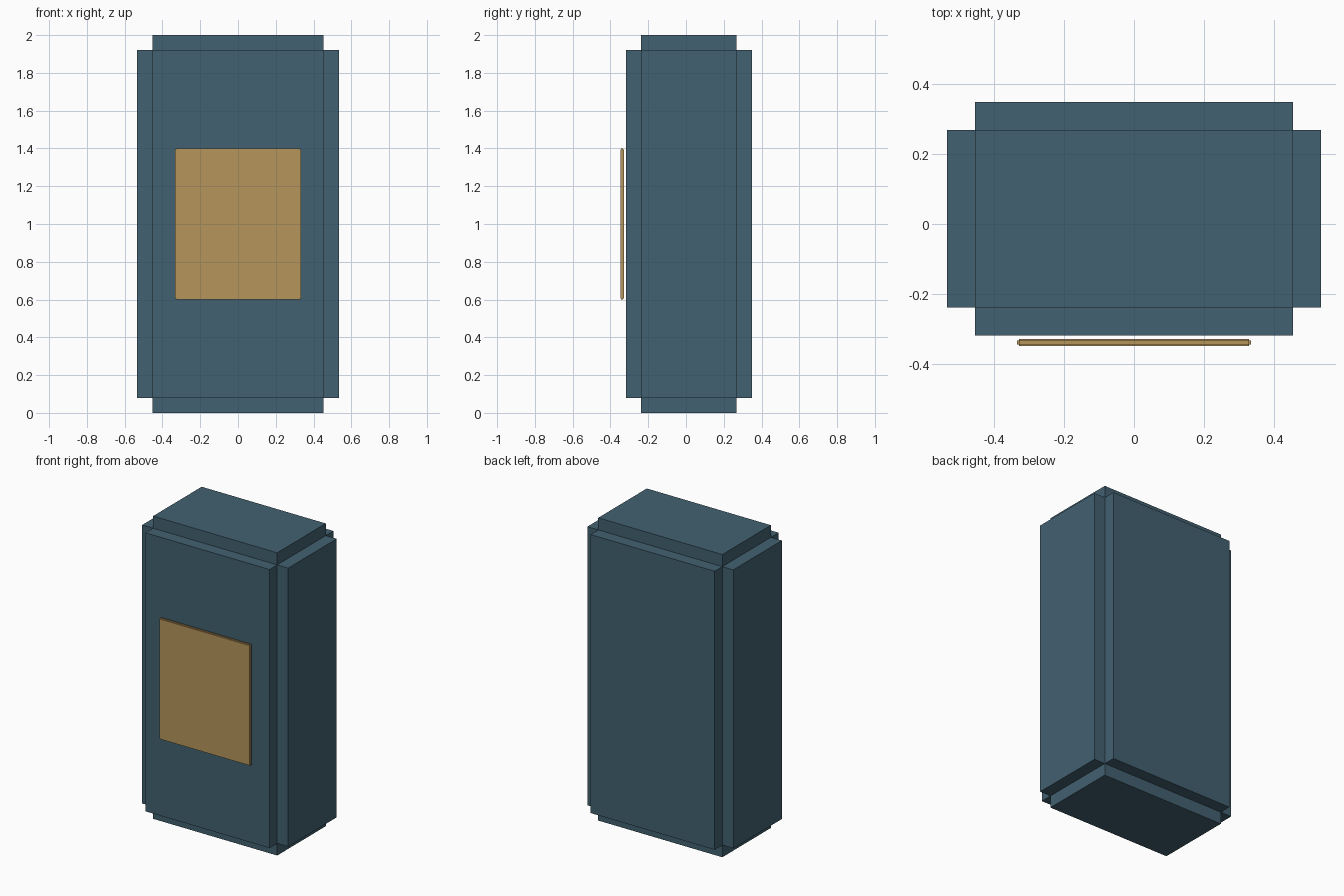
import bpy
import bmesh
from mathutils import Vector

if "Cube" in bpy.data.objects:
    bpy.data.objects.remove(bpy.data.objects["Cube"])


def material(name, color):
    mat = bpy.data.materials.new(name)
    mat.diffuse_color = (*color, 1.0)
    mat.use_nodes = True
    mat.node_tree.nodes["Principled BSDF"].inputs["Base Color"].default_value = mat.diffuse_color
    return mat


def stepped_box(name, center, size, step, mat):
    """Box with every face pushed out from a core, leaving notched edges."""
    bm = bmesh.new()
    bmesh.ops.create_cube(bm, size=1.0)
    core = [s - 2 * step for s in size]
    bmesh.ops.scale(bm, vec=Vector(core), verts=bm.verts)
    bm.normal_update()
    faces = list(bm.faces)
    pushed = bmesh.ops.extrude_discrete_faces(bm, faces=faces)["faces"]
    for face in pushed:
        face.normal_update()
        bmesh.ops.translate(bm, vec=face.normal * step, verts=face.verts)
    bmesh.ops.recalc_face_normals(bm, faces=bm.faces)
    mesh = bpy.data.meshes.new(name)
    bm.to_mesh(mesh)
    bm.free()
    mesh.materials.append(mat)
    obj = bpy.data.objects.new(name, mesh)
    obj.location = center
    bpy.context.collection.objects.link(obj)
    return obj


blue = material("slate_blue", (0.055, 0.12, 0.165))
tan = material("tan", (0.47, 0.30, 0.107))

# Main cabinet with notched edges
stepped_box("cabinet_body", (0, 0.015, 1.0), (1.067, 0.667, 2.0), 0.08, blue)

# Thin panel floating just off the front
stepped_box("front_panel", (0, -0.338, 1.0), (0.667, 0.02, 0.8), 0.005, tan)
